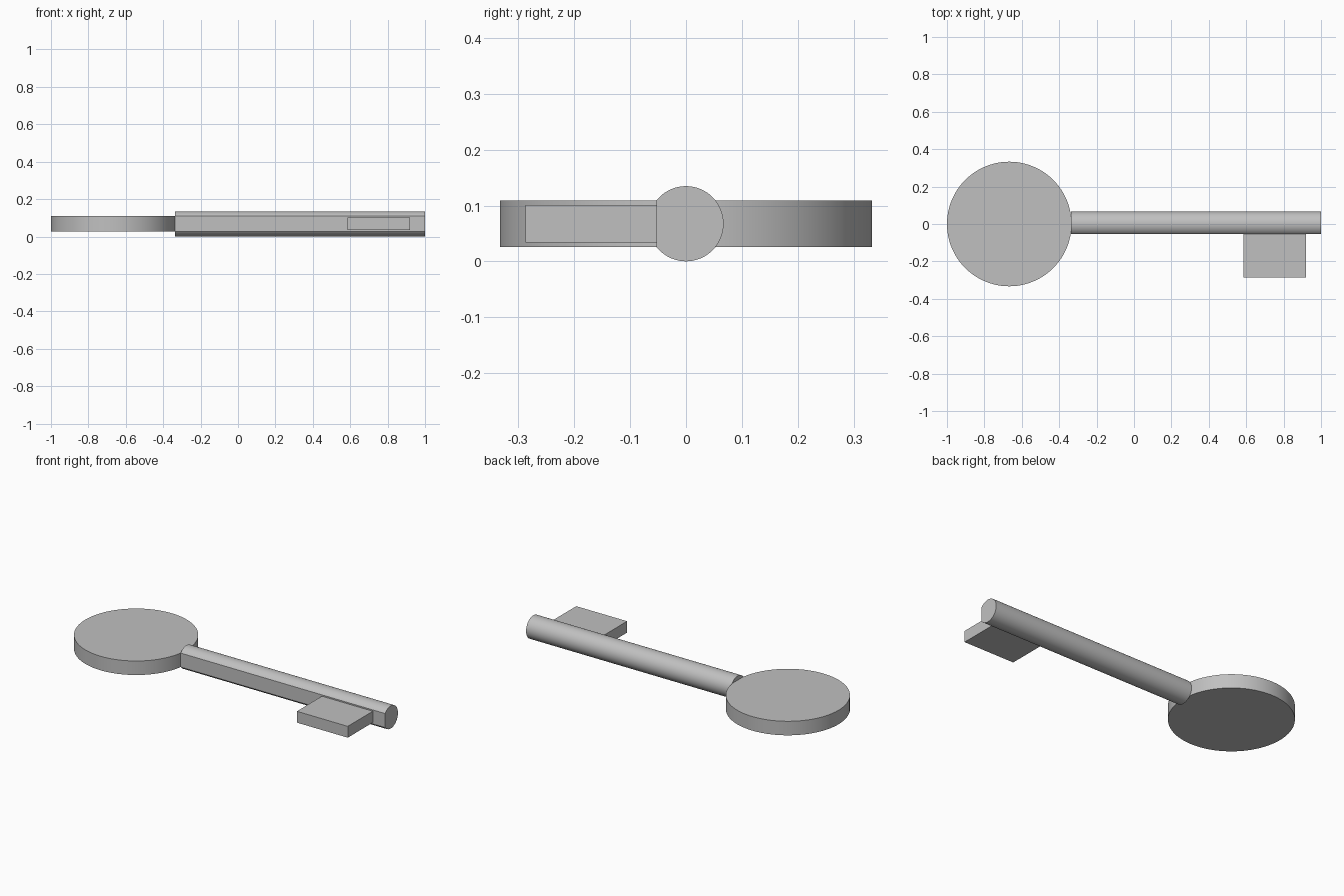
import bpy, bmesh, math
from mathutils import Matrix

if "Cube" in bpy.data.objects:
    bpy.data.objects.remove(bpy.data.objects["Cube"])

steel = bpy.data.materials.new("steel_grey")
steel.diffuse_color = (0.53, 0.53, 0.53, 1)
steel.use_nodes = True
steel.node_tree.nodes["Principled BSDF"].inputs["Base Color"].default_value = steel.diffuse_color


def finish(name, bm):
    bmesh.ops.recalc_face_normals(bm, faces=bm.faces)
    mesh = bpy.data.meshes.new(name)
    bm.to_mesh(mesh)
    bm.free()
    mesh.materials.append(steel)
    obj = bpy.data.objects.new(name, mesh)
    bpy.context.collection.objects.link(obj)
    bpy.ops.object.select_all(action='DESELECT')
    obj.select_set(True)
    bpy.context.view_layer.objects.active = obj
    bpy.ops.object.shade_smooth_by_angle(angle=math.radians(25))
    return obj


def cylinder(radius, depth, matrix):
    bm = bmesh.new()
    bmesh.ops.create_cone(bm, cap_ends=True, segments=96, radius1=radius,
                          radius2=radius, depth=depth, matrix=matrix)
    return bm


MID = 0.0675    # height of the key's centre line
FLAT = -0.053   # the shaft is planed flat here

# Round disc handle
finish("bow", cylinder(0.333, 0.083, Matrix.Translation((-0.667, 0, MID))))

# Round shaft with one flat side
bm = cylinder(0.0672, 1.338, Matrix.Translation((0.331, 0, MID))
              @ Matrix.Rotation(math.pi / 2, 4, 'Y'))
cut = bmesh.ops.bisect_plane(bm, geom=bm.verts[:] + bm.edges[:] + bm.faces[:],
                             plane_co=(0, FLAT, 0), plane_no=(0, -1, 0),
                             clear_outer=True)
rim = [e for e in cut["geom_cut"] if isinstance(e, bmesh.types.BMEdge)]
bmesh.ops.holes_fill(bm, edges=[e for e in bm.edges if e.is_boundary])
finish("shaft", bm)

# Rectangular tooth on the flat side
bm = bmesh.new()
bmesh.ops.create_cube(bm, size=1, matrix=Matrix.Translation((0.753, -0.17, MID))
                      @ Matrix.Diagonal((0.333, 0.234, 0.067, 1)))
finish("bit", bm)
